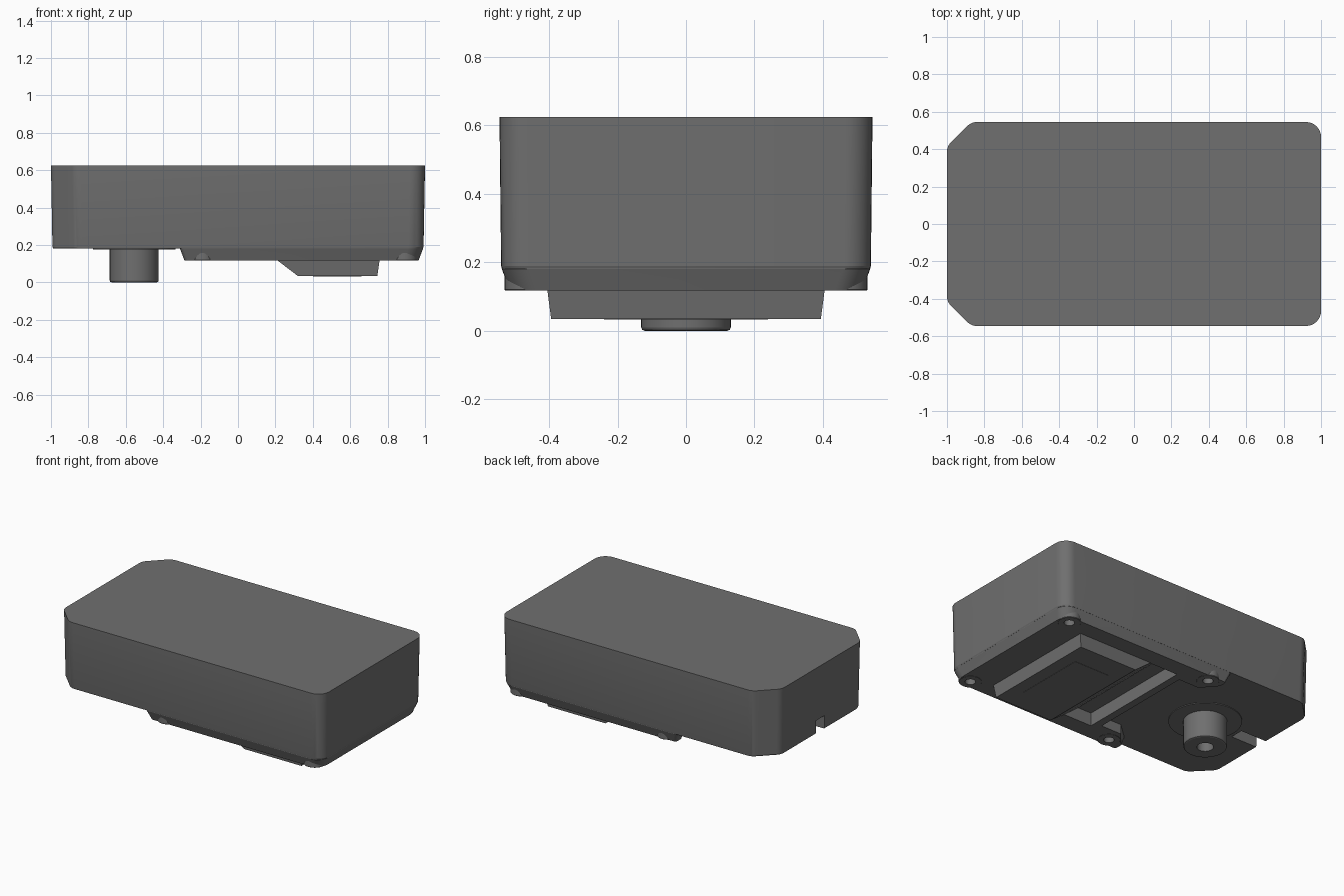
import bpy, bmesh, math
from mathutils import Vector

if "Cube" in bpy.data.objects:
    bpy.data.objects.remove(bpy.data.objects["Cube"])


def rounded(pts):
    """Outline from (x, y, corner radius) points."""
    out, n = [], len(pts)
    for i, (x, y, r) in enumerate(pts):
        p = Vector((x, y))
        if r == 0:
            out.append((x, y))
            continue
        a = (Vector(pts[i - 1][:2]) - p).normalized()
        b = (Vector(pts[(i + 1) % n][:2]) - p).normalized()
        half = a.angle(b) / 2
        c = p + (a + b).normalized() * r / math.sin(half)
        s = p + a * r / math.tan(half) - c
        e = p + b * r / math.tan(half) - c
        turn = math.atan2(s.x * e.y - s.y * e.x, s.dot(e))
        for k in range(9):
            t = turn * k / 8
            out.append((c.x + s.x * math.cos(t) - s.y * math.sin(t),
                        c.y + s.x * math.sin(t) + s.y * math.cos(t)))
    return out


dark = bpy.data.materials.new("dark_grey")
dark.diffuse_color = (.16, .16, .16, 1)
dark.use_nodes = True
dark.node_tree.nodes["Principled BSDF"].inputs["Base Color"].default_value = dark.diffuse_color


def loft(name, rings):
    """Closed solid through rings of 3D points."""
    bm = bmesh.new()
    vs = [[bm.verts.new(p) for p in ring] for ring in rings]
    n = len(rings[0])
    bm.faces.new(vs[0])
    bm.faces.new(vs[-1])
    for a, b in zip(vs, vs[1:]):
        for i in range(n):
            j = (i + 1) % n
            bm.faces.new((a[i], a[j], b[j], b[i]))
    bmesh.ops.recalc_face_normals(bm, faces=bm.faces)
    me = bpy.data.meshes.new(name)
    bm.to_mesh(me)
    bm.free()
    me.materials.append(dark)
    ob = bpy.data.objects.new(name, me)
    bpy.context.collection.objects.link(ob)
    return ob


def stack(name, shape, levels):
    """Loft a shape(inset) outline through (z, inset) levels."""
    return loft(name, [[(x, y, z) for x, y in shape(d)] for z, d in levels])


def box(name, x0, x1, y0, y1, z0, z1):
    q = [(x0, y0), (x1, y0), (x1, y1), (x0, y1)]
    return stack(name, lambda d: q, [(z0, 0), (z1, 0)])


def disc(name, x, y, r, levels, n=48):
    def circle(d):
        return [(x + (r - d) * math.cos(2 * math.pi * i / n),
                 y + (r - d) * math.sin(2 * math.pi * i / n)) for i in range(n)]
    return stack(name, circle, levels)


def activate(ob):
    bpy.ops.object.select_all(action='DESELECT')
    bpy.context.view_layer.objects.active = ob
    ob.select_set(True)


def cut(ob, *cutters):
    activate(ob)
    for c in cutters:
        c.hide_render = True
        m = ob.modifiers.new("cut", 'BOOLEAN')
        m.operation, m.solver, m.object = 'DIFFERENCE', 'EXACT', c
        bpy.ops.object.modifier_apply(modifier=m.name)


def body_shape(d):
    x, y = 1 - d, 0.545 - d * .6
    return rounded([(x, -y, .08), (x, y, .08), (-x + .13, y, .07), (-x, y - .13, .07),
                    (-x, -y + .13, .07), (-x + .13, -y, .07)])


def plate_shape(d):
    # U-shaped: two lobes at the left end, joined by a narrow ridge
    x, y, l = .989 - d, .538 - d, -.31 + d
    return rounded([(x, -y, .08), (x, y, .08), (l, y, .02), (l, .46, .01), (-.2, .36, 0),
                    (-.05, .36, 0), (-.05, -.36, 0), (-.2, -.36, 0), (l, -.46, .01), (l, -y, .02)])


# main housing, slightly tapered
body = stack("housing", body_shape, [(.625, 0), (.19, .008), (.182, .011)])

# raised underside plate with sloped sides
plate = stack("underside_plate", plate_shape, [(.195, .003), (.18, 0), (.118, .023)])

# pocket behind the tray, and cable notch in the left end
pocket = box("pocket_cutter", 0, .25, -.4, .4, .05, .205)
notch = box("notch_cutter", -1.1, -.8, -.045, .045, .1, .27)
cut(body, pocket, notch)
cut(plate, pocket)

# screw bosses with recessed holes
cutters = [pocket, notch]
bosses = []
for x in (-.19, .89):
    for y in (-.46, .46):
        boss = disc("screw_boss", x, y, .07, [(.16, 0), (.12, 0), (.117, .003)], 32)
        hole = disc("hole_cutter", x, y, .032, [(.17, 0), (.1, 0)], 24)
        cut(boss, hole)
        cut(plate, hole)
        bosses.append(boss)
        cutters.append(hole)

# protruding tray with a ramp on the left
low = [(.32, -.394), (.745, -.394), (.745, .394), (.32, .394)]
mid = [(.21, -.405), (.757, -.405), (.757, .405), (.21, .405)]
top = [(.11, -.407), (.76, -.407), (.76, .407), (.11, .407)]
tray = loft("tray", [[(x, y, z) for x, y in q]
                     for q, z in ((low, .034), (mid, .118), (top, .197))])
panel = box("tray_panel", .4, .66, -.24, .24, .0325, .05)

# round base and hollow post
base = disc("post_base", -.555, 0, .22, [(.2, 0), (.177, 0)], 64)
post = disc("post", -.555, 0, .131, [(.2, 0), (.01, 0), (.003, .003), (0, .01)], 64)
bore = disc("bore_cutter", -.555, 0, .05, [(.12, 0), (-.05, 0)], 32)
cut(post, bore)
cutters.append(bore)

for c in cutters:
    bpy.data.objects.remove(c)
for ob in [body, plate, base, post] + bosses:
    activate(ob)
    bpy.ops.object.shade_smooth_by_angle(angle=math.radians(18))
